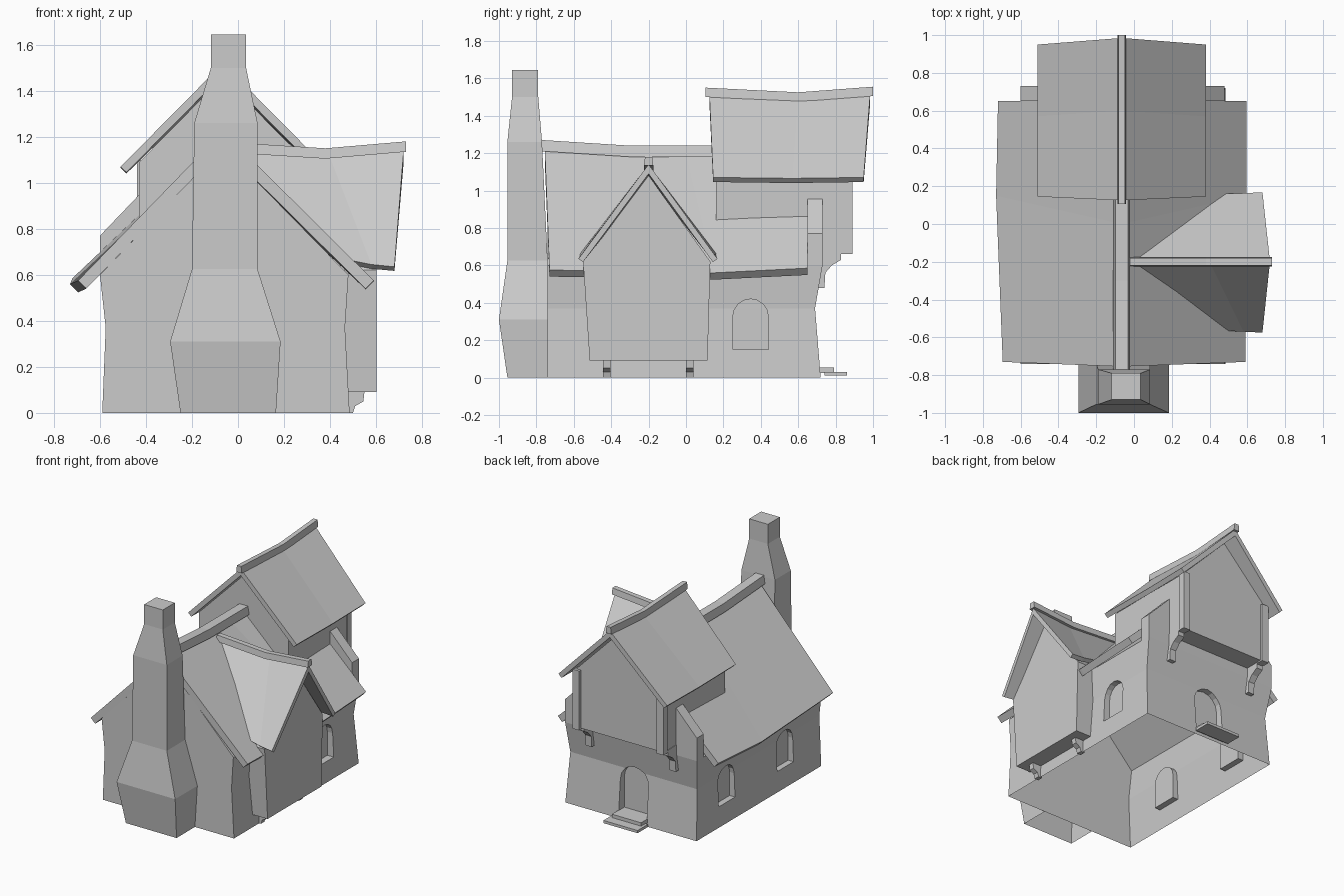
import bpy, bmesh, math

if "Cube" in bpy.data.objects:
    bpy.data.objects.remove(bpy.data.objects["Cube"])

CX = -0.065  # ridge line of the house


def loft(name, rings, open_start=False):
    """Skin matching rings of points; optionally leave the first end open."""
    bm = bmesh.new()
    vs = [[bm.verts.new(p) for p in r] for r in rings]
    n = len(rings[0])
    for a, b in zip(vs, vs[1:]):
        for i in range(n):
            j = (i + 1) % n
            bm.faces.new((a[i], a[j], b[j], b[i]))
    start = bm.faces.new(vs[0])
    bm.faces.new(vs[-1])
    bmesh.ops.recalc_face_normals(bm, faces=bm.faces)
    if open_start:
        bmesh.ops.delete(bm, geom=[start], context='FACES_ONLY')
    me = bpy.data.meshes.new(name)
    bm.to_mesh(me)
    bm.free()
    ob = bpy.data.objects.new(name, me)
    bpy.context.collection.objects.link(ob)
    return ob


def rect(x0, x1, y0, y1, z):
    return [(x0, y0, z), (x1, y0, z), (x1, y1, z), (x0, y1, z)]


def box(name, x0, x1, y0, y1, z0, z1):
    return loft(name, [rect(x0, x1, y0, y1, z0), rect(x0, x1, y0, y1, z1)])


def extrude(name, profile, axis, a, b):
    """Prism of a 2D profile along x (profile y,z) or y (profile x,z)."""
    put = (lambda d, p: (d, p[0], p[1])) if axis == 'x' else (lambda d, p: (p[0], d, p[1]))
    return loft(name, [[put(d, p) for p in profile] for d in (a, b)])


def gable_roof(name, stations, t, axis):
    """stations: (ridge_d, ridge_c, ridge_z, eave_d, left_c, right_c, eave_z); d runs along axis."""
    rings = []
    for rd, rc, rz, ed, l, r, ez in stations:
        run, rise = (r - l) / 2, rz - ez
        s = math.hypot(run, rise)
        dx, dz = t * rise / s, t * run / s
        ring = [(ed, l, ez), (rd, rc, rz), (ed, r, ez), (ed, r - dx, ez - dz),
                (rd, rc, rz - t * s / run), (ed, l + dx, ez - dz)]
        rings.append(ring if axis == 'x' else [(c, d, z) for d, c, z in ring])
    return loft(name, rings)


def ridge_beam(name, pts, c, w, h, axis):
    """Sagging ridge cap: pts are (distance, top z)."""
    rings = []
    for d, z in pts:
        ring = [(d, c - w / 2, z - h), (d, c - w * 0.38, z), (d, c + w * 0.38, z), (d, c + w / 2, z - h)]
        rings.append(ring if axis == 'x' else [(q, p, r) for p, q, r in ring])
    return loft(name, rings)


def arch(c, w, z0, z1, n=8):
    r = w / 2
    top = [(c + r * math.cos(math.pi * i / n), z1 - r + r * math.sin(math.pi * i / n)) for i in range(n + 1)]
    return [(c - r, z0), (c + r, z0)] + top


# House walls, pinched at mid height, with gable
def wall_ring(x0, x1, y0, y1, z):
    return [(x0, y0, z), (CX, y0, z), (x1, y0, z), (x1, y1, z), (CX, y1, z), (x0, y1, z)]


top = wall_ring(-0.6, 0.48, -0.74, 0.73, 0.6)
ridge = [(x if x == CX else x * 0.02 + CX * 0.98, y, 1.155 if x == CX else 1.145) for x, y, z in top]
walls = loft("house_walls", [wall_ring(-0.59, 0.485, -0.74, 0.72, 0),
                             wall_ring(-0.575, 0.465, -0.74, 0.69, 0.37), top, ridge])

# Arched window and door recesses
cutters = [extrude("cut_right", arch(0.345, 0.19, 0.15, 0.42), 'x', 0.425, 0.6),
           extrude("cut_left_back", arch(0.355, 0.19, 0.15, 0.42), 'x', -0.7, -0.54),
           extrude("cut_left_front", arch(-0.33, 0.19, 0.15, 0.42), 'x', -0.7, -0.54),
           extrude("cut_door", arch(CX, 0.23, 0.055, 0.40), 'y', 0.65, 0.85)]
bpy.context.view_layer.objects.active = walls
for c in cutters:
    c.hide_render = True
    m = walls.modifiers.new("recess", 'BOOLEAN')
    m.operation, m.solver, m.object = 'DIFFERENCE', 'EXACT', c
    bpy.ops.object.modifier_apply(modifier=m.name)
    bpy.data.objects.remove(c)

# The house has no floor
bm = bmesh.new()
bm.from_mesh(walls.data)
floor = [f for f in bm.faces if all(v.co.z < 0.001 for v in f.verts)]
bmesh.ops.delete(bm, geom=floor, context='FACES_ONLY')
bm.to_mesh(walls.data)
bm.free()

# Main roof and ridge
gable_roof("main_roof", [(-0.755, CX, 1.225, -0.73, -0.695, 0.59, 0.575),
                         (0.0, CX, 1.185, 0.15, -0.73, 0.595, 0.56),
                         (0.65, CX, 1.205, 0.65, -0.72, 0.595, 0.585)], 0.05, 'y')
ridge_beam("main_ridge", [(-0.77, 1.27), (-0.3, 1.24), (0.17, 1.24)], CX, 0.09, 0.06, 'y')

# Raised rear gable wall
extrude("rear_parapet", [(-0.6, 0.6), (0.48, 0.6), (0.48, 0.77), (CX, 1.33), (-0.6, 0.77)], 'y', 0.65, 0.73)

# Upper room with roof, corner posts and brackets
extrude("upper_room", [(-0.43, 0.67), (0.3, 0.67), (0.3, 1.09), (CX, 1.46), (-0.43, 1.09)], 'y', 0.16, 0.87)
gable_roof("upper_roof", [(0.125, CX, 1.52, 0.145, -0.51, 0.38, 1.07),
                          (0.6, CX, 1.50, 0.57, -0.51, 0.38, 1.065),
                          (0.985, CX, 1.52, 0.95, -0.51, 0.38, 1.07)], 0.035, 'y')
ridge_beam("upper_ridge", [(0.105, 1.55), (0.6, 1.525), (1.0, 1.555)], CX, 0.045, 0.05, 'y')
bracket = [(0.70, 0.48), (0.74, 0.48), (0.745, 0.56), (0.78, 0.6), (0.83, 0.63), (0.83, 0.66), (0.89, 0.67), (0.70, 0.68)]
for x, side in ((-0.41, "left"), (0.28, "right")):
    box("post_" + side, x - 0.028, x + 0.028, 0.84, 0.89, 0.66, 1.1)
    extrude("upper_bracket_" + side, bracket, 'x', x - 0.025, x + 0.025)

# Side dormer with brackets
face = [(-0.515, 0.09), (0.115, 0.09), (0.13, 0.62), (-0.2, 1.08), (-0.55, 0.62)]
loft("dormer_walls", [[(0.08 if z > 1 else 0.45, y, z) for y, z in face], [(0.603, y, z) for y, z in face]])
gable_roof("dormer_roof", [(-0.02, -0.2, 1.14, 0.48, -0.565, 0.16, 0.665),
                           (0.4, -0.2, 1.11, 0.58, -0.57, 0.163, 0.645),
                           (0.72, -0.2, 1.14, 0.68, -0.575, 0.168, 0.635)], 0.03, 'x')
ridge_beam("dormer_ridge", [(-0.02, 1.175), (0.38, 1.15), (0.73, 1.18)], -0.2, 0.05, 0.045, 'x')
foot = [(0.47, 0), (0.5, 0), (0.51, 0.03), (0.545, 0.05), (0.55, 0.095), (0.47, 0.095)]
for y, side in ((-0.425, "front"), (0.02, "rear")):
    extrude("dormer_bracket_" + side, foot, 'y', y - 0.02, y + 0.02)

# Chimney
loft("chimney", [rect(-0.25, 0.165, -0.955, -0.74, 0), rect(-0.295, 0.185, -1.0, -0.74, 0.31),
                 rect(-0.2, 0.085, -0.955, -0.74, 0.625), rect(-0.19, 0.085, -0.955, -0.77, 1.26),
                 rect(-0.118, 0.035, -0.93, -0.79, 1.5), rect(-0.118, 0.035, -0.93, -0.79, 1.645)], True)

# Doorstep slabs
box("step_upper", CX - 0.12, CX + 0.12, 0.70, 0.79, 0.025, 0.055)
box("step_lower", CX - 0.14, CX + 0.14, 0.74, 0.86, 0.01, 0.03)
